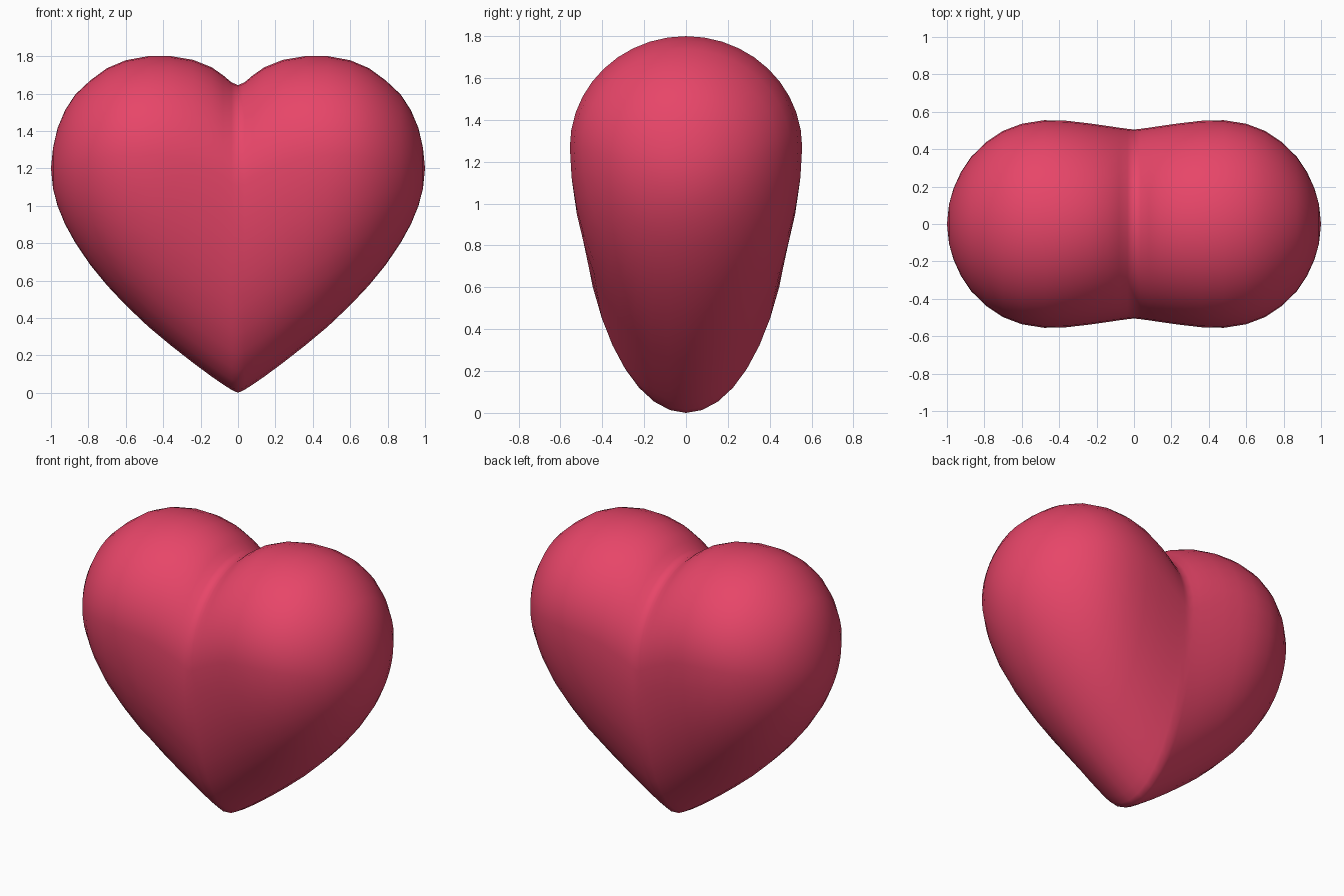
import bpy
import bmesh
from math import cos, sin, pi

if "Cube" in bpy.data.objects:
    bpy.data.objects.remove(bpy.data.objects["Cube"])

SIDES = 40
# Cross-sections of one lobe: x, half depth, widest height, top, bottom
SECTIONS = [
    (0.00, 0.505, 1.10, 1.645, 0.000),
    (0.035, 0.509, 1.12, 1.660, 0.016),
    (0.08, 0.515, 1.15, 1.698, 0.045),
    (0.14, 0.524, 1.18, 1.740, 0.086),
    (0.24, 0.538, 1.23, 1.780, 0.160),
    (0.36, 0.552, 1.26, 1.800, 0.254),
    (0.48, 0.555, 1.27, 1.800, 0.354),
    (0.60, 0.536, 1.27, 1.778, 0.468),
    (0.70, 0.498, 1.26, 1.736, 0.574),
    (0.79, 0.438, 1.25, 1.670, 0.684),
    (0.87, 0.360, 1.23, 1.595, 0.802),
    (0.925, 0.278, 1.22, 1.510, 0.902),
    (0.965, 0.190, 1.21, 1.415, 1.000),
    (0.989, 0.105, 1.20, 1.310, 1.092),
]

# Right half of the heart: egg-shaped rings lofted out to a pole
bm = bmesh.new()
rings = []
for x, depth, mid, top, bottom in SECTIONS:
    ring = []
    for i in range(SIDES):
        a = 2 * pi * i / SIDES
        s = sin(a)
        # Round above, slightly flattened flanks below
        height, power = (top - mid, 2.0) if s > 0 else (mid - bottom, 1.9)
        y = depth * max(0, 1 - abs(s) ** power) ** 0.5
        y = y if cos(a) > 0 else -y
        ring.append(bm.verts.new((x, y, mid + height * s)))
    rings.append(ring)
pole = bm.verts.new((1.0, 0, 1.2))
for i in range(SIDES):
    j = (i + 1) % SIDES
    for r, s in zip(rings, rings[1:]):
        bm.faces.new((r[i], r[j], s[j], s[i]))
    bm.faces.new((rings[-1][i], rings[-1][j], pole))
# Faces must point away from the lobe
bm.normal_update()
if sum(f.normal.x * f.calc_area() for f in bm.faces) < 0:
    bmesh.ops.reverse_faces(bm, faces=bm.faces[:])
for f in bm.faces:
    f.smooth = True

mesh = bpy.data.meshes.new("heart")
bm.to_mesh(mesh)
bm.free()
heart = bpy.data.objects.new("heart", mesh)
bpy.context.collection.objects.link(heart)

# Left half
mirror = heart.modifiers.new("mirror", 'MIRROR')
mirror.use_axis[0] = True
mirror.use_clip = True
mirror.merge_threshold = 0.001

red = bpy.data.materials.new("rose_red")
red.diffuse_color = (0.80, 0.06, 0.14, 1)
red.use_nodes = True
red.node_tree.nodes["Principled BSDF"].inputs["Base Color"].default_value = red.diffuse_color
mesh.materials.append(red)
